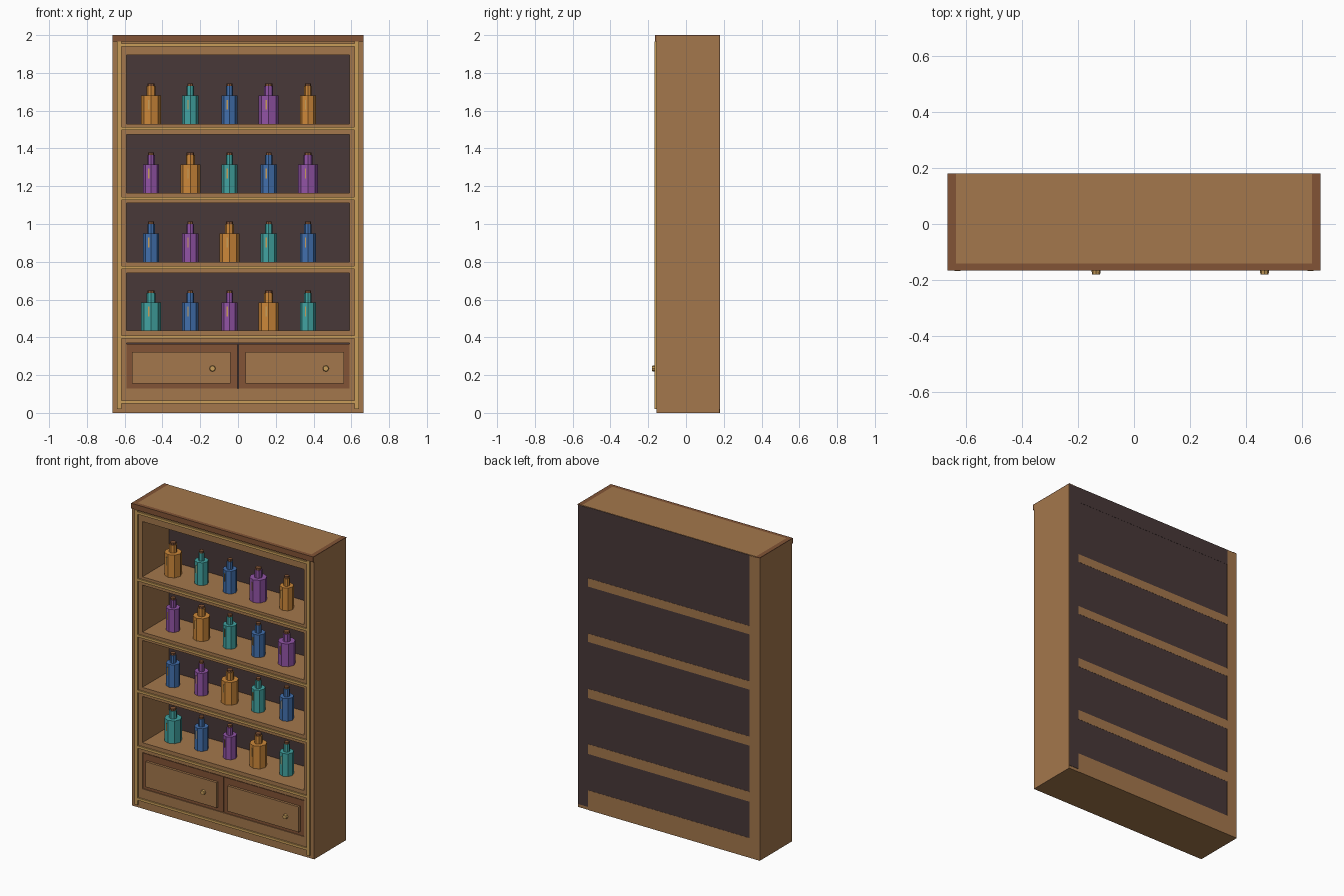
import bpy
import bmesh
import math
from mathutils import Matrix, Vector

if "Cube" in bpy.data.objects:
    bpy.data.objects.remove(bpy.data.objects["Cube"], do_unlink=True)


def material(name, *rgb):
    linear = [((c / 255 + 0.055) / 1.055) ** 2.4 for c in rgb] + [1]
    mat = bpy.data.materials.new(name)
    mat.use_nodes = True
    mat.diffuse_color = linear
    bsdf = mat.node_tree.nodes["Principled BSDF"]
    bsdf.inputs["Base Color"].default_value = linear
    bsdf.inputs["Roughness"].default_value = 0.8
    return mat


WOOD = material("oak wood", 164, 119, 76)
DARK = material("dark walnut", 130, 84, 54)
BACK = material("dark backing", 72, 56, 56)
GOLD = material("gold trim", 200, 158, 90)
GLASS = {
    "orange": material("orange glass", 205, 136, 58),
    "teal": material("teal glass", 66, 164, 162),
    "blue": material("blue glass", 66, 112, 174),
    "purple": material("purple glass", 146, 84, 166),
}


def finish(name, bm, mats):
    mesh = bpy.data.meshes.new(name)
    bm.to_mesh(mesh)
    bm.free()
    for mat in mats:
        mesh.materials.append(mat)
    obj = bpy.data.objects.new(name, mesh)
    bpy.context.collection.objects.link(obj)
    return obj


def add_box(bm, x, y, z, index=0):
    """Box from three (min, max) ranges."""
    spans = (x, y, z)
    centre = Vector([(a + b) / 2 for a, b in spans])
    size = Matrix.Diagonal([b - a for a, b in spans] + [1])
    made = bmesh.ops.create_cube(bm, size=1, matrix=Matrix.Translation(centre) @ size)
    for face in {f for v in made["verts"] for f in v.link_faces}:
        face.material_index = index


def box(name, x, y, z, mat):
    bm = bmesh.new()
    add_box(bm, x, y, z)
    return finish(name, bm, [mat])


def add_prism(bm, radius, z0, z1, index, top=None):
    made = bmesh.ops.create_cone(
        bm, cap_ends=True, segments=8, radius1=radius,
        radius2=radius if top is None else top, depth=z1 - z0,
        matrix=Matrix.Translation((0, 0, (z0 + z1) / 2))
        @ Matrix.Rotation(math.pi / 2, 4, "Z"))
    for face in {f for v in made["verts"] for f in v.link_faces}:
        face.material_index = index


W, INNER = 0.665, 0.59
FRONT, REAR = -0.155, 0.18
PANEL = 0.125

# Case sides and top
box("right_side", (-W, -INNER), (FRONT, REAR), (0, 1.995), WOOD)
box("left_side", (INNER, W), (FRONT, REAR - 0.002), (0, 1.995), WOOD)
box("top_board", (-0.635, 0.635), (-0.14, REAR - 0.002), (1.895, 2), WOOD)
box("top_rail", (-INNER, INNER), (FRONT, -0.14), (1.895, 1.965), WOOD)

# Cornice across the front with thin returns over the sides
box("cornice", (-W, W), (-0.165, -0.14), (1.965, 2), DARK)
for side, label in ((-1, "right"), (1, "left")):
    xs = sorted((side * 0.635, side * W))
    box(label + "_cornice_return", xs, (-0.14, REAR), (1.995, 2), DARK)

# Shelves and plinth
boards = [(0, 0.13), (0.37, 0.435), (0.74, 0.80), (1.11, 1.165), (1.475, 1.53)]
for i, span in enumerate(boards):
    name = "plinth" if i == 0 else "shelf_%d" % i
    box(name, (-INNER, INNER), (FRONT, REAR), span, WOOD)

# Back panels
tops = [b[0] for b in boards[1:]] + [1.895]
for i, (board, top) in enumerate(zip(boards, tops)):
    box("back_panel_%d" % (i + 1), (-INNER, INNER), (PANEL, REAR - 0.001),
        (board[1], top), BACK)
box("back_edge_left", (INNER, W - 0.002), (REAR - 0.002, REAR), (0.02, 1.995), BACK)
box("back_edge_top", (-INNER, INNER), (REAR - 0.002, REAR), (1.895, 1.998), BACK)

# Gold mouldings
for side, label in ((-1, "right"), (1, "left")):
    box(label + "_moulding", (side * 0.629 - 0.011, side * 0.629 + 0.011),
        (-0.167, FRONT), (0.02, 1.965), GOLD)
for i, z in enumerate((0.058, 0.402, 0.769, 1.136, 1.505, 1.947)):
    box("cross_moulding_%d" % (i + 1), (-0.618, 0.618), (-0.164, FRONT),
        (z - 0.008, z + 0.008), GOLD)

# Drawers with raised panels and knobs
for side, label in ((-1, "right"), (1, "left")):
    xs = sorted((side * 0.002, side * INNER))
    box(label + "_drawer", xs, (-0.15, PANEL), (0.13, 0.365), DARK)
    box(label + "_drawer_panel", (side * 0.3 - 0.26, side * 0.3 + 0.26),
        (-0.166, -0.15), (0.155, 0.322), WOOD)
    bm = bmesh.new()
    add_prism(bm, 0.017, 0, 0.016, 0, top=0.014)
    knob = finish(label + "_knob", bm, [GOLD])
    knob.location = (side * 0.3 + 0.165, -0.164, 0.235)
    knob.rotation_euler.x = math.pi / 2


def bottle(name, x, z, width, tall, mat):
    """Eight-sided bottle with neck, stopper and a slim label."""
    bm = bmesh.new()
    r = width / 2
    add_prism(bm, r, 0, tall, 0)
    add_prism(bm, r * 0.45, tall, tall + 0.05, 0)
    add_prism(bm, r * 0.36, tall + 0.05, tall + 0.064, 1)
    add_box(bm, (-0.016, -0.009), (-r * 0.96, -r * 0.8),
            (tall * 0.5, tall * 0.85), 2)
    obj = finish(name, bm, [mat, DARK, GOLD])
    obj.location = (x, -0.02, z)


# Bottles: four rows of five, wide ones marked with a star
rows = [
    (0.435, "teal* blue purple orange* teal"),
    (0.80, "blue purple orange* teal blue"),
    (1.165, "purple orange* teal blue purple*"),
    (1.53, "orange* teal blue purple* orange"),
]
for r, (z, names) in enumerate(rows):
    for c, colour in enumerate(names.split()):
        width = 0.106 if colour.endswith("*") else 0.086
        bottle("bottle_%d_%d" % (r + 1, c + 1), -0.46 + c * 0.2075, z, width,
               0.15, GLASS[colour.strip("*")])
